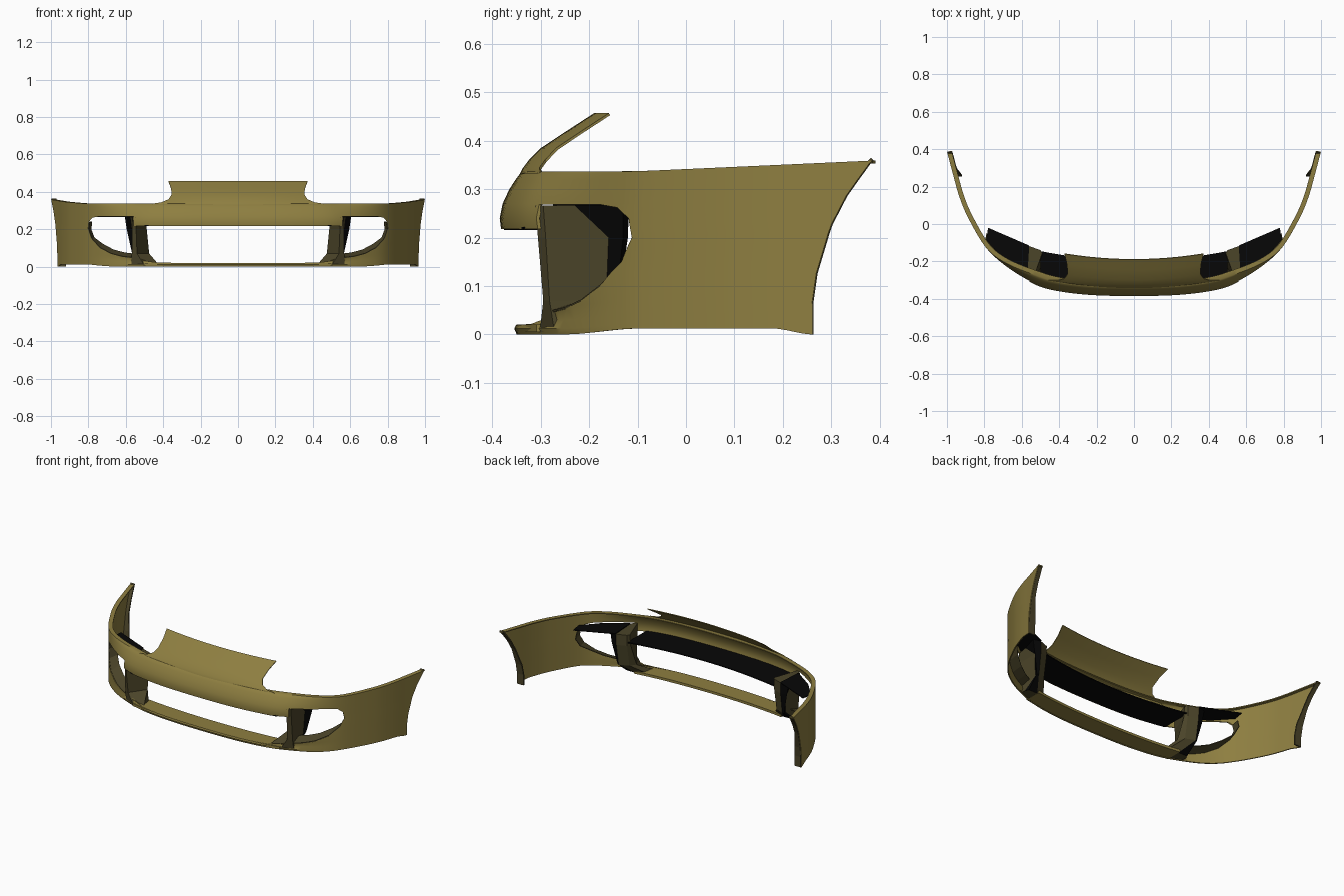
import bpy, bmesh, math
from mathutils import Vector

cube = bpy.data.objects.get("Cube")
if cube:
    bpy.data.objects.remove(cube, do_unlink=True)


def material(name, rgb):
    m = bpy.data.materials.new(name)
    m.use_nodes = True
    m.diffuse_color = (*rgb, 1)
    m.node_tree.nodes["Principled BSDF"].inputs["Base Color"].default_value = (*rgb, 1)
    return m


OLIVE = material("olive_paint", (0.27, 0.21, 0.052))
DARK = material("dark_olive_duct", (0.07, 0.058, 0.022))
BLACK = material("black_liner", (0.002, 0.002, 0.002))


def finish(bm, name, mats):
    me = bpy.data.meshes.new(name)
    bm.to_mesh(me)
    bm.free()
    ob = bpy.data.objects.new(name, me)
    bpy.context.scene.collection.objects.link(ob)
    for m in mats:
        me.materials.append(m)
    return ob


def activate(ob):
    bpy.ops.object.select_all(action='DESELECT')
    ob.select_set(True)
    bpy.context.view_layer.objects.active = ob


def sheet(name, rows, mat, thick):
    """Grid of points thickened to the rear of its normal."""
    bm = bmesh.new()
    vs = [[bm.verts.new(p) for p in row] for row in rows]
    for a, b in zip(vs, vs[1:]):
        for i in range(len(a) - 1):
            bm.faces.new((a[i], a[i + 1], b[i + 1], b[i]))
    ob = finish(bm, name, [mat])
    mod = ob.modifiers.new("thickness", 'SOLIDIFY')
    mod.thickness = thick
    mod.offset = -1
    activate(ob)
    bpy.ops.object.modifier_apply(modifier=mod.name)
    return ob


def loft(name, rings, mats, black_sides=()):
    """Solid through a stack of matching outlines."""
    bm = bmesh.new()
    vs = [[bm.verts.new(p) for p in ring] for ring in rings]
    n = len(vs[0])
    bm.faces.new(vs[0])
    bm.faces.new(vs[-1])
    for a, b in zip(vs, vs[1:]):
        for i in range(n):
            f = bm.faces.new((a[i], a[(i + 1) % n], b[(i + 1) % n], b[i]))
            f.material_index = 1 if i in black_sides else 0
    bmesh.ops.recalc_face_normals(bm, faces=bm.faces)
    return finish(bm, name, mats)


def smooth(ob, angle=35):
    activate(ob)
    bpy.ops.object.shade_smooth_by_angle(angle=math.radians(angle))


def ramp(x, a, b):
    t = min(1, max(0, (x - a) / (b - a)))
    return t * t * (3 - 2 * t)


# Plan curve of the bumper, centre to wing tip
plan = [(-.25, -.378), (0, -.385), (.25, -.378), (.45, -.35), (.57, -.303), (.7, -.215), (.8, -.115),
        (.89, .04), (.935, .15), (.966, .26), (1.0, .388), (1.03, .5)]
plan = [Vector(p) for p in plan]
curve = []
for p0, p1, p2, p3 in zip(plan, plan[1:], plan[2:], plan[3:]):
    for k in range(40):
        t = k / 40
        curve.append(0.5 * (2 * p1 + (p2 - p0) * t + (2 * p0 - 5 * p1 + 4 * p2 - p3) * t ** 2
                            + (3 * p1 - p0 - 3 * p2 + p3) * t ** 3))
curve.append(plan[-2])


def plan_point(f, inset):
    """Point at fractional index f of the curve, moved inward."""
    i = min(int(f), len(curve) - 2)
    d = curve[i + 1] - curve[i]
    p = curve[i] + d * (f - i)
    d.normalize()
    return p + Vector((-d.y, d.x)) * inset


TOP = 0.337


def skin(s, z, inset, extra=0):
    """Point of the outer skin; s runs from -1 to 1 between the wing tips."""
    y_end = .258 + .124 * (z / TOP) ** 2.5
    end = next((i for i, p in enumerate(curve) if p.y >= y_end), len(curve) - 1)
    f = abs(s) * end
    w = 1 - ramp(plan_point(f, 0).x, .5, .8)
    p = plan_point(f, inset * w + extra)
    v = z / TOP
    lift = .022 * max(0, (p.y + .1) / .485) * v
    sill = .012 * ramp(p.y, -.25, -.1) * (1 - ramp(p.y, .18, .26)) * (1 - v)
    return (math.copysign(p.x, s) if s else 0, p.y, z + lift + sill)


# Main bumper skin, ending in a narrow return along its top edge
levels = [(0, .035), (.012, .03), (.03, .04), (.06, .03), (.12, .022), (.2, .008), (.217, .003),
          (.24, 0), (.27, .006), (.3, .02), (.32, .033), (.332, .042), (TOP, .05)]
cols = [i / 50 for i in range(-50, 51)]
skin_rows = [[skin(s, z, d) for s in cols] for z, d in levels]
skin_rows.append([skin(s, TOP, .05, .025) for s in cols])
shell = sheet("bumper_shell", skin_rows, OLIVE, .006)

# Cut the mouth and the two lamp openings, which meet behind the pillars
mouth = [(.565, .218), (.565, .05), (.52, .042), (.49, .03), (.43, .022), (.25, .019)]
mouth = mouth + [(-x, z) for x, z in reversed(mouth)]
lamp = [(.558, .268), (.745, .268), (.778, .262), (.797, .24), (.802, .2), (.785, .15),
        (.74, .1), (.68, .068), (.62, .052), (.558, .045)]
for outline in (mouth, lamp, [(-x, z) for x, z in lamp]):
    cutter = loft("opening_cutter", [[(x, y, z) for x, z in outline] for y in (-.6, .1)], [OLIVE])
    cutter.hide_render = True
    mod = shell.modifiers.new("opening", 'BOOLEAN')
    mod.operation = 'DIFFERENCE'
    mod.solver = 'EXACT'
    mod.object = cutter
    activate(shell)
    bpy.ops.object.modifier_apply(modifier=mod.name)
    bpy.data.objects.remove(cutter, do_unlink=True)
smooth(shell)

# Raised nose panel: height, centre y, half width, bow
nose = [(.325, -.346, .47, .19), (.337, -.341, .455, .19), (.344, -.337, .41, .2), (.36, -.325, .372, .24),
        (.385, -.3, .355, .25), (.42, -.247, .358, .24), (.457, -.19, .372, .22)]
span = [i / 12 for i in range(-12, 13)]
panel = sheet("nose_panel", [[(u * w, y + c * (u * w) ** 2, z) for u in span]
                             for z, y, w, c in nose], OLIVE, .005)
smooth(panel)


# Shelves that follow the front curve
def shelf(name, half, front, back, z, mat, thick):
    rows = []
    for k in range(4):
        row = []
        for u in span:
            x = u * half
            a, b = (c[0] + c[1] * x * x + c[2] * x ** 4 for c in (front, back))
            row.append((x, a + (b - a) * k / 3, z))
        rows.append(row)
    smooth(sheet(name, rows, mat, thick))


shelf("mouth_upper_shelf", .5, (-.376, .1, .25), (-.195, .2, 0), .222, BLACK, .006)
shelf("lower_lip", .5, (-.35, .1, .25), (-.24, .1, .1), .02, OLIVE, .015)

# Pillar outlines at four heights, starting at the outer front corner
pillar = {.006: [(.57, -.272), (.5, -.302), (.42, -.32), (.43, -.25), (.5, -.22), (.56, -.22), (.57, -.24)],
          .07: [(.568, -.282), (.54, -.295), (.475, -.2), (.5, -.165), (.556, -.14), (.566, -.145), (.56, -.165)],
          .2: [(.566, -.29), (.545, -.306), (.488, -.16), (.5, -.142), (.558, -.12), (.595, -.13), (.567, -.16)],
          .266: [(.565, -.295), (.545, -.312), (.49, -.155), (.5, -.14), (.56, -.118), (.605, -.13), (.575, -.23)]}
roof = [(.78, -.02), (.79, -.085), (.7, -.185), (.57, -.275), (.56, -.115)]

for side, label in ((1, "left"), (-1, "right")):
    # Pillar between mouth and lamp opening
    loft(label + "_duct_pillar", [[(side * x, y, z) for x, y in ring] for z, ring in pillar.items()],
         [DARK, BLACK], (4, 5))
    # Roof of the lamp duct
    loft(label + "_lamp_duct_roof", [[(side * x, y, z) for x, y in roof] for z in (.266, .271)], [BLACK])
    # Dark return along the lower edge of the lamp opening
    edge, rear = [], []
    for x, z in lamp[3:]:
        y = next(p.y for p in curve if p.x >= x) + .028 * (1 - ramp(x, .5, .8)) + .003
        edge.append((side * x, y, z))
        rear.append((side * (x - .014), y + .06, z + .02 * ramp(.8 - x, 0, .05)))
    sheet(label + "_lamp_return", [edge, rear][::side], DARK, .004)
    # Inward return at the wing tip, facing the rear
    rows = []
    for z, d in levels:
        x, y, h = skin(side, z, 0)
        width = .028 + .018 * (1 - ramp(z, .08, .22))
        rows.append(sorted([(x - side * .003, y + .003, h), (x - side * width, y + .003, h)], reverse=True))
    sheet(label + "_wing_flange", rows, DARK, .008)
